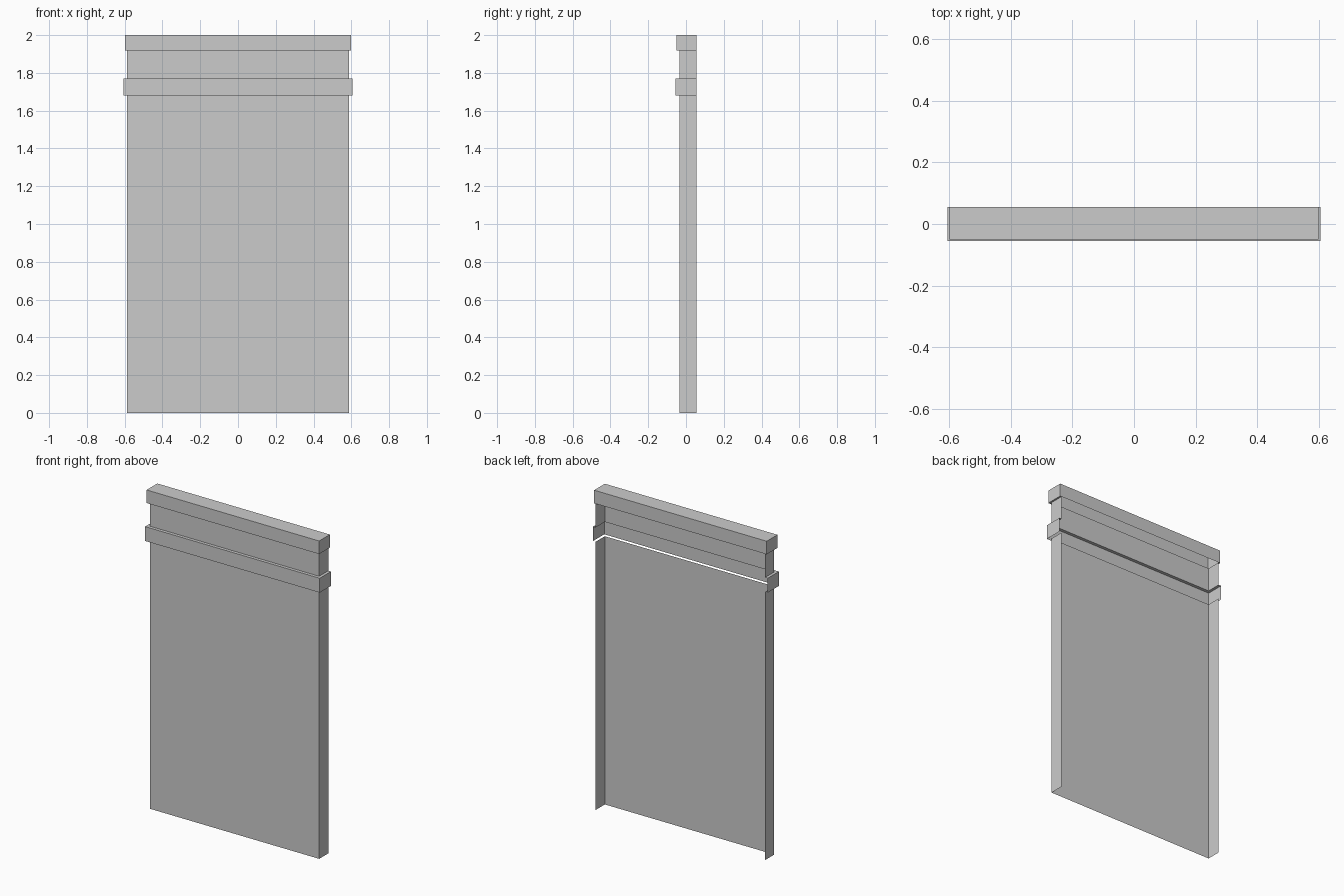
import bpy
import bmesh

cube = bpy.data.objects.get("Cube")
if cube:
    bpy.data.objects.remove(cube)

grey = bpy.data.materials.new("plain_grey")
grey.use_nodes = True
grey.diffuse_color = (0.6, 0.6, 0.6, 1)
grey.node_tree.nodes["Principled BSDF"].inputs["Base Color"].default_value = (0.6, 0.6, 0.6, 1)

BACK = 0.055
BODY = (0.587, -0.035)      # half width and front position
BAND = (0.605, -0.055)
CAP = (0.598, -0.051)


def outline(size):
    """Open U-shaped plan: back, front, front, back."""
    w, front = size
    return [(-w, BACK), (-w, front), (w, front), (w, BACK)]


def shell(name, size, bottom, top, closed=False, lid=False, ledge=None):
    """Thin walls around a U plan, with an optional back, lid and (inner size, z) ledge."""
    bm = bmesh.new()

    def ring(plan_size, z):
        return [bm.verts.new((x, y, z)) for x, y in outline(plan_size)]

    def bridge(a, b, count):
        for i in range(count):
            j = (i + 1) % 4
            bm.faces.new((a[i], a[j], b[j], b[i]))

    low, high = ring(size, bottom), ring(size, top)
    bridge(low, high, 4 if closed else 3)
    if lid:
        bm.faces.new(high)
    if ledge:
        inner, at_top = ledge
        edge = ring(inner, top if at_top else bottom)
        if at_top:
            bridge(high, edge, 3)
        else:
            bridge(edge, low, 3)
    mesh = bpy.data.meshes.new(name)
    bm.to_mesh(mesh)
    bm.free()
    mesh.materials.append(grey)
    obj = bpy.data.objects.new(name, mesh)
    bpy.context.collection.objects.link(obj)
    return obj


# Tall lower panel with side returns, open at the back
shell("main_panel", BODY, 0, 1.68)
# Projecting band with a ledge on top, open underneath
shell("lower_band", BAND, 1.68, 1.77, ledge=(BODY, True))
# Short panel between the bands
shell("upper_panel", BODY, 1.77, 1.918)
# Cap with a lid, a back and a lip underneath
shell("top_cap", CAP, 1.918, 2, closed=True, lid=True, ledge=(BODY, False))
